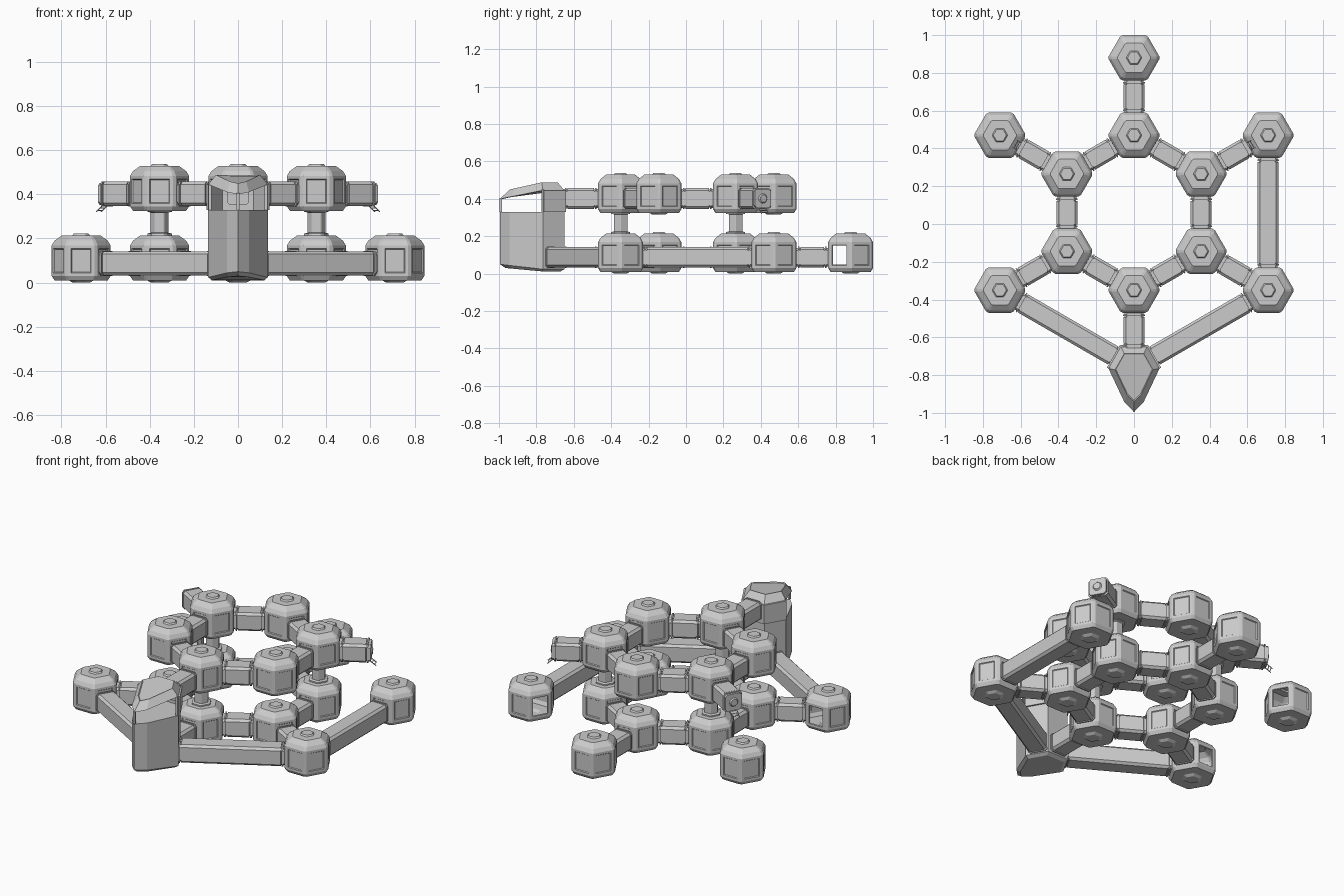
import bpy, bmesh, math
from mathutils import Vector, Matrix

if "Cube" in bpy.data.objects:
    bpy.data.objects.remove(bpy.data.objects["Cube"])

S = 0.41                      # lattice spacing
X1, X2 = S * 0.866, S * 1.732
UP = 0.315                    # height between the two storeys


def finish(name, bm):
    bmesh.ops.recalc_face_normals(bm, faces=bm.faces)
    me = bpy.data.meshes.new(name)
    bm.to_mesh(me)
    bm.free()
    ob = bpy.data.objects.new(name, me)
    bpy.context.collection.objects.link(ob)
    return ob


def loft(bm, rings, caps=(True, True)):
    """Skin a stack of equally sized point rings."""
    loops = [[bm.verts.new(p) for p in r] for r in rings]
    n = len(loops[0])
    rows = []
    for a, b in zip(loops, loops[1:]):
        rows.append([bm.faces.new((a[i], a[(i + 1) % n], b[(i + 1) % n], b[i])) for i in range(n)])
    if caps[0]:
        bm.faces.new(loops[0][::-1])
    if caps[1]:
        bm.faces.new(loops[-1])
    return rows


def hexring(apothem, z, cx=0, cy=0, cut=0.07):
    """Hexagon with slightly clipped corners, flats facing +-y."""
    r = apothem / 0.866
    c = [Vector((r * math.cos(math.radians(60 * i)), r * math.sin(math.radians(60 * i)), 0)) for i in range(6)]
    pts = []
    for i in range(6):
        pts += [c[i].lerp(c[i - 1], cut), c[i].lerp(c[(i + 1) % 6], cut)]
    return [p + Vector((cx, cy, z)) for p in pts]


def pod(name, x, y, z, doors=()):
    bm = bmesh.new()
    prof = [(0.035, 0.0), (0.05, 0.01), (0.108, 0.01), (0.12, 0.03), (0.12, 0.168), (0.108, 0.19),
            (0.078, 0.214), (0.036, 0.214), (0.03, 0.222)]
    rows = loft(bm, [hexring(a, z + h, x, y) for a, h in prof])
    bmesh.ops.recalc_face_normals(bm, faces=bm.faces)
    # recessed wall panels, left open where a doorway awaits its corridor
    walls = [f for f in rows[3] if f.calc_area() > 0.008]
    bmesh.ops.inset_individual(bm, faces=walls, thickness=0.02, depth=0.0)
    bmesh.ops.inset_individual(bm, faces=walls, thickness=0.005, depth=-0.005)
    gone = []
    for f in walls:
        ang = math.degrees(math.atan2(f.normal.y, f.normal.x)) % 360
        if any(abs(ang - d) < 5 for d in doors):
            gone.append(f)
    bmesh.ops.delete(bm, geom=gone, context='FACES')
    return finish(name, bm)


def boxring(half, d, m):
    c = half * 0.76
    pts = [(half, -c), (half, c), (c, half), (-c, half), (-half, c), (-half, -c), (-c, -half), (c, -half)]
    return [m @ Vector((d, u, v)) for u, v in pts]


def tube(name, p, q, z, start=0.115, end=0.115):
    """Square corridor with stepped collars between two lattice points."""
    p, q = Vector(p), Vector(q)
    d = q - p
    L = d.length - end
    m = Matrix.Translation((p.x, p.y, z + 0.087)) @ Matrix.Rotation(math.atan2(d.y, d.x), 4, 'Z')
    prof = [(start, .05), (start + .014, .05), (start + .014, .057), (start + .022, .057), (start + .022, .049),
            (start + .027, .049), (start + .027, .055)]
    tail = [(L - (a - start), h) for a, h in reversed(prof)]
    bm = bmesh.new()
    loft(bm, [boxring(h, a, m) for a, h in prof + tail])
    return finish(name, bm), m, L


# pods of the central ring on both storeys
ring = [(0, 0.47), (X1, 0.265), (X1, -0.145), (0, -0.35), (-X1, -0.145), (-X1, 0.265)]
for lvl, z in (("lower", 0), ("upper", UP)):
    for i, (x, y) in enumerate(ring):
        pod(f"{lvl}_ring_pod_{i}", x, y, z)
        tube(f"{lvl}_ring_corridor_{i}", (x, y), ring[(i + 1) % 6], z)
    tube(f"{lvl}_tower_corridor", ring[3], (0, -0.76), z, end=0.1)

# outer ground pods with unfinished doorways
pod("outer_pod_back", 0, 0.88, 0, (210, 330))
pod("outer_pod_back_right", X2, 0.47, 0, (150, 210))
pod("outer_pod_back_left", -X2, 0.47, 0, (30, 330, 270))
pod("outer_pod_front_right", X2, -0.35, 0)
pod("outer_pod_front_left", -X2, -0.35, 0, (90,))

# ground corridors to the outer pods
tube("back_corridor", ring[0], (0, 0.88), 0)
tube("right_long_corridor", (X2, -0.35), (X2, 0.47), 0)
for s, side in ((1, "right"), (-1, "left")):
    tube(f"{side}_spoke_corridor", (s * X1, -0.145), (s * X2, -0.35), 0)
    tube(f"{side}_tower_long_corridor", (0, -0.76), (s * X2, -0.35), 0, start=0.1)

    # upper dead-end corridor with round hatch and drop ladder
    _, m, L = tube(f"{side}_upper_stub", (s * X1, 0.265), (s * X2, 0.47), UP, end=0.118)
    bm = bmesh.new()
    bmesh.ops.create_cone(bm, cap_ends=True, segments=12, radius1=0.026, radius2=0.02, depth=0.008,
                          matrix=m @ Matrix.Translation((L + .004, 0, 0)) @ Matrix.Rotation(math.pi / 2, 4, 'Y'))
    finish(f"{side}_stub_hatch", bm)
    bm = bmesh.new()
    base = m @ Matrix.Translation((L + .008, 0, -.065)) @ Matrix.Rotation(math.radians(-50), 4, 'Y')
    for v in (-.022, .022):
        bmesh.ops.create_cube(bm, size=1, matrix=base @ Matrix.Translation((0, v, 0)) @ Matrix.Diagonal((.004, .004, .05, 1)))
    for k in (-.016, 0, .016):
        bmesh.ops.create_cube(bm, size=1, matrix=base @ Matrix.Translation((0, 0, k)) @ Matrix.Diagonal((.003, .044, .003, 1)))
    finish(f"{side}_stub_ladder", bm)

# vertical shafts joining the storeys
for i in (1, 3, 5):
    bm = bmesh.new()
    x, y = ring[i]
    loft(bm, [hexring(a, z, x, y) for a, z in ((.05, .212), (.05, .222), (.036, .226), (.036, .318), (.05, .32), (.05, .328))])
    finish(f"shaft_{i}", bm)

# tower: pointed hull, open window band, sloped roof
half = [(0.07, -0.65), (0.135, -0.765), (0.05, -0.945), (0, -0.995)]
outline = half + [(-x, y) for x, y in half[2::-1]]
C = Vector((0, -0.79))


def kite(scale, zf):
    return [Vector((C.x + (x - C.x) * scale, C.y + (y - C.y) * scale, zf(y))) for x, y in outline]


def slope(front, back):
    return lambda y: front if y < -0.98 else (back if y > -0.78 else front + (back - front) * (y + 0.995) / 0.23)


bm = bmesh.new()
loft(bm, [kite(.85, slope(.03, .012)), kite(1, slope(.05, .024)), kite(1, lambda y: .33), kite(.9, lambda y: .33)])
finish("tower_hull", bm)

bm = bmesh.new()
eave = slope(.40, .445)
loft(bm, [kite(.92, eave), kite(1, eave), kite(.74, slope(.45, .488)), kite(.70, slope(.446, .484))])
finish("tower_roof", bm)

# rear walls of the cabin, then slim posts around the windows
bm = bmesh.new()
lo, hi = kite(1, lambda y: .33), kite(1, eave)
for a, b in ((0, 1), (5, 6), (6, 0)):
    bm.faces.new([bm.verts.new(p) for p in (lo[a], lo[b], hi[b], hi[a])])
bmesh.ops.remove_doubles(bm, verts=bm.verts, dist=1e-4)
wall = finish("tower_cabin_wall", bm)
mod = wall.modifiers.new("thickness", 'SOLIDIFY')
mod.thickness = 0.01
bm = bmesh.new()
for i in (1, 3, 5):
    x, y = outline[i]
    px, py = x * .94, C.y + (y - C.y) * .975
    top = eave(y) + .005
    bmesh.ops.create_cube(bm, size=1, matrix=Matrix.Translation((px, py, (.33 + top) / 2))
                          @ Matrix.Diagonal((.012, .012, top - .33, 1)))
finish("tower_window_posts", bm)
